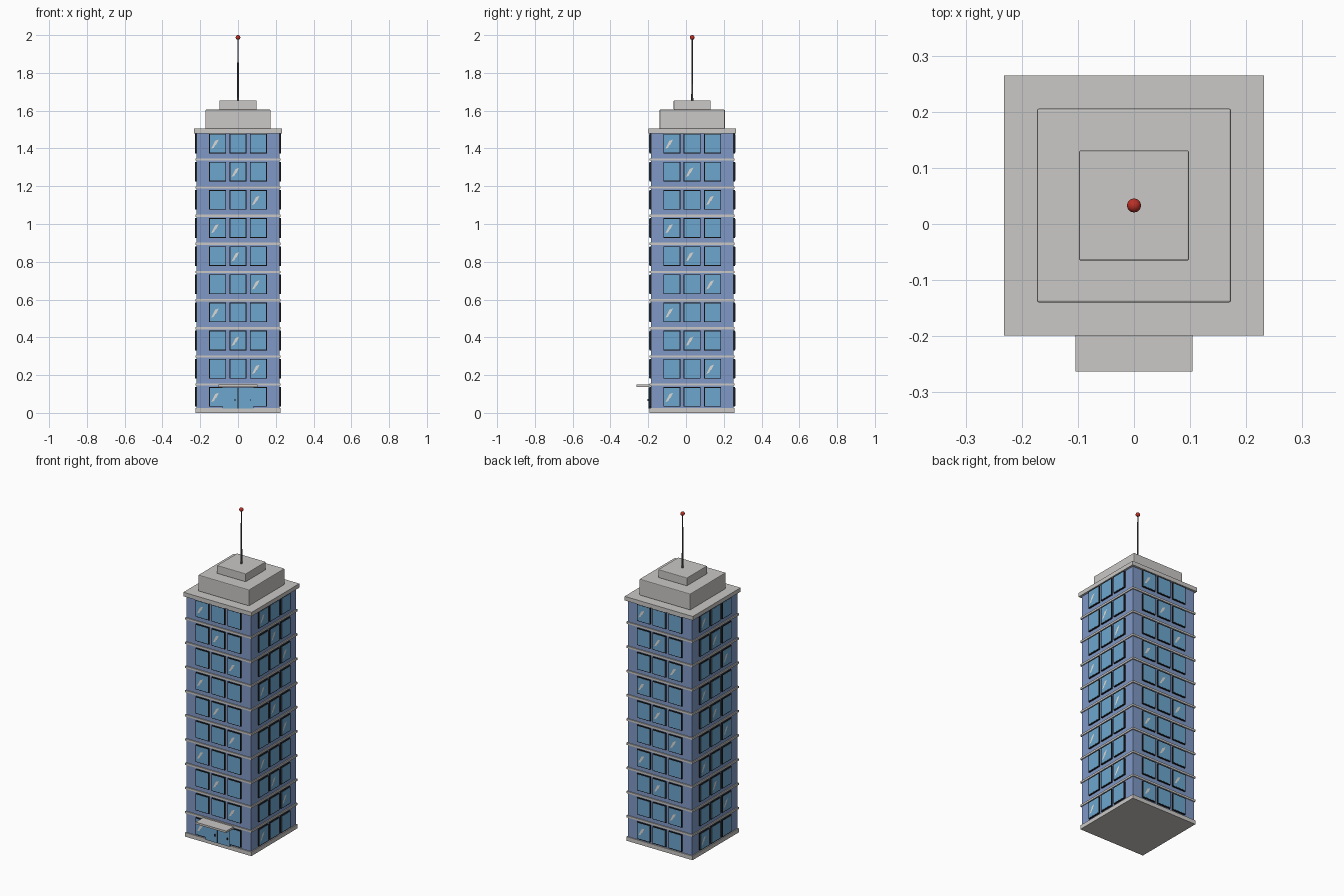
import bpy, bmesh, math
from mathutils import Matrix, Vector

cube = bpy.data.objects.get("Cube")
if cube:
    bpy.data.objects.remove(cube)

CY = 0.033        # tower centre in y
FLOORS = 10
STEP = 0.149      # floor height
WALL = 0.219      # half width of the shaft


def material(name, rgb):
    m = bpy.data.materials.new(name)
    m.use_nodes = True
    m.diffuse_color = (*rgb, 1)
    m.node_tree.nodes["Principled BSDF"].inputs["Base Color"].default_value = (*rgb, 1)
    return m


STONE = material("pale grey stone", (0.59, 0.58, 0.565))
BLUE = material("wall blue", (0.215, 0.315, 0.565))
GLASS = material("glass blue", (0.15, 0.38, 0.62))
BLACK = material("frame black", (0.012, 0.012, 0.014))
SHINE = material("glint cream", (0.72, 0.70, 0.66))
METAL = material("mast grey", (0.08, 0.08, 0.085))
RED = material("beacon red", (0.5, 0.03, 0.02))


def finish(name, bm, mat):
    bmesh.ops.recalc_face_normals(bm, faces=bm.faces)
    mesh = bpy.data.meshes.new(name)
    bm.to_mesh(mesh)
    bm.free()
    mesh.materials.append(mat)
    ob = bpy.data.objects.new(name, mesh)
    bpy.context.scene.collection.objects.link(ob)
    return ob


def add_box(bm, lo, hi, turn=Matrix()):
    lo, hi = Vector(lo), Vector(hi)
    place = Matrix.Translation((lo + hi) / 2) @ Matrix.Diagonal((*(hi - lo), 1))
    bmesh.ops.create_cube(bm, size=1, matrix=turn @ place)


def slab(name, half, z0, z1, mat, bevel=0):
    bm = bmesh.new()
    add_box(bm, (-half, CY - half, z0), (half, CY + half, z1))
    ob = finish(name, bm, mat)
    if bevel:
        mod = ob.modifiers.new("soft edges", "BEVEL")
        mod.width, mod.segments = bevel, 2
    return ob


# Shaft, plinth, floor bands and stepped roof
slab("tower_shaft", WALL, 0.01, 1.49, BLUE)
slab("plinth", 0.225, 0, 0.025, STONE)
for i in range(1, FLOORS):
    slab(f"floor_band_{i}", 0.225, STEP * i - 0.005, STEP * i + 0.007, STONE)
slab("roof_slab", 0.232, 1.48, 1.505, STONE)
slab("lower_penthouse", 0.173, 1.505, 1.605, STONE, 0.004)
slab("upper_penthouse", 0.098, 1.605, 1.655, STONE, 0.003)

# Windows on all four sides, one glinting pane per floor
frames, panes, glints = bmesh.new(), bmesh.new(), bmesh.new()


def add_glint(turn, x, z, width, length):
    lean = 0.5
    corners = [(-width, -length), (width, -length * 0.75), (width, length), (-width, length * 0.75)]
    verts = [glints.verts.new(turn @ Vector((x + u + lean * v, -WALL - 0.0095, z + v))) for u, v in corners]
    glints.faces.new(verts)


for side in range(4):
    turn = Matrix.Translation((0, CY, 0)) @ Matrix.Rotation(side * math.pi / 2, 4, "Z")
    for floor in range(FLOORS):
        z = floor * STEP + 0.085
        for col in (-1, 0, 1):
            if side == 0 and floor == 0 and col == 0:
                continue      # entrance goes here
            x = col * 0.108
            add_box(frames, (x - 0.045, -WALL - 0.008, z - 0.052), (x + 0.045, -WALL + 0.01, z + 0.052), turn)
            add_box(panes, (x - 0.041, -WALL - 0.009, z - 0.048), (x + 0.041, -WALL, z + 0.048), turn)
            if col == -1 + (-floor) % 3:
                add_glint(turn, x - 0.016, z - 0.004, 0.006, 0.024)
                add_glint(turn, x - 0.004, z + 0.006, 0.003, 0.016)
finish("window_frames", frames, BLACK)
finish("window_panes", panes, GLASS)
finish("window_glints", glints, SHINE)

# Entrance: double glass doors, handles and canopy
front = CY - WALL
bm = bmesh.new()
add_box(bm, (-0.082, front - 0.011, 0.022), (0.082, front + 0.01, 0.135))
finish("door_frame", bm, BLACK)
doors, handles = bmesh.new(), bmesh.new()
for x0 in (-0.081, 0.003):
    add_box(doors, (x0, front - 0.013, 0.022), (x0 + 0.078, front, 0.134))
    add_box(handles, (x0 + 0.062, front - 0.019, 0.062), (x0 + 0.067, front - 0.012, 0.074))
finish("glass_doors", doors, GLASS)
finish("door_handles", handles, BLACK)
bm = bmesh.new()
add_box(bm, (-0.104, -0.263, 0.137), (0.104, front + 0.01, 0.149))
finish("entrance_canopy", bm, STONE)

# Mast with beacon
bm = bmesh.new()
bmesh.ops.create_cone(bm, cap_ends=True, segments=12, radius1=0.0055, radius2=0.003, depth=0.335,
                      matrix=Matrix.Translation((0, CY, 1.8175)))
mast = finish("mast", bm, METAL)
bm = bmesh.new()
bmesh.ops.create_uvsphere(bm, u_segments=16, v_segments=10, radius=0.0125,
                          matrix=Matrix.Translation((0, CY, 1.9875)))
beacon = finish("beacon", bm, RED)
for ob in (mast, beacon):
    bpy.ops.object.select_all(action="DESELECT")
    ob.select_set(True)
    bpy.context.view_layer.objects.active = ob
    bpy.ops.object.shade_smooth_by_angle()
